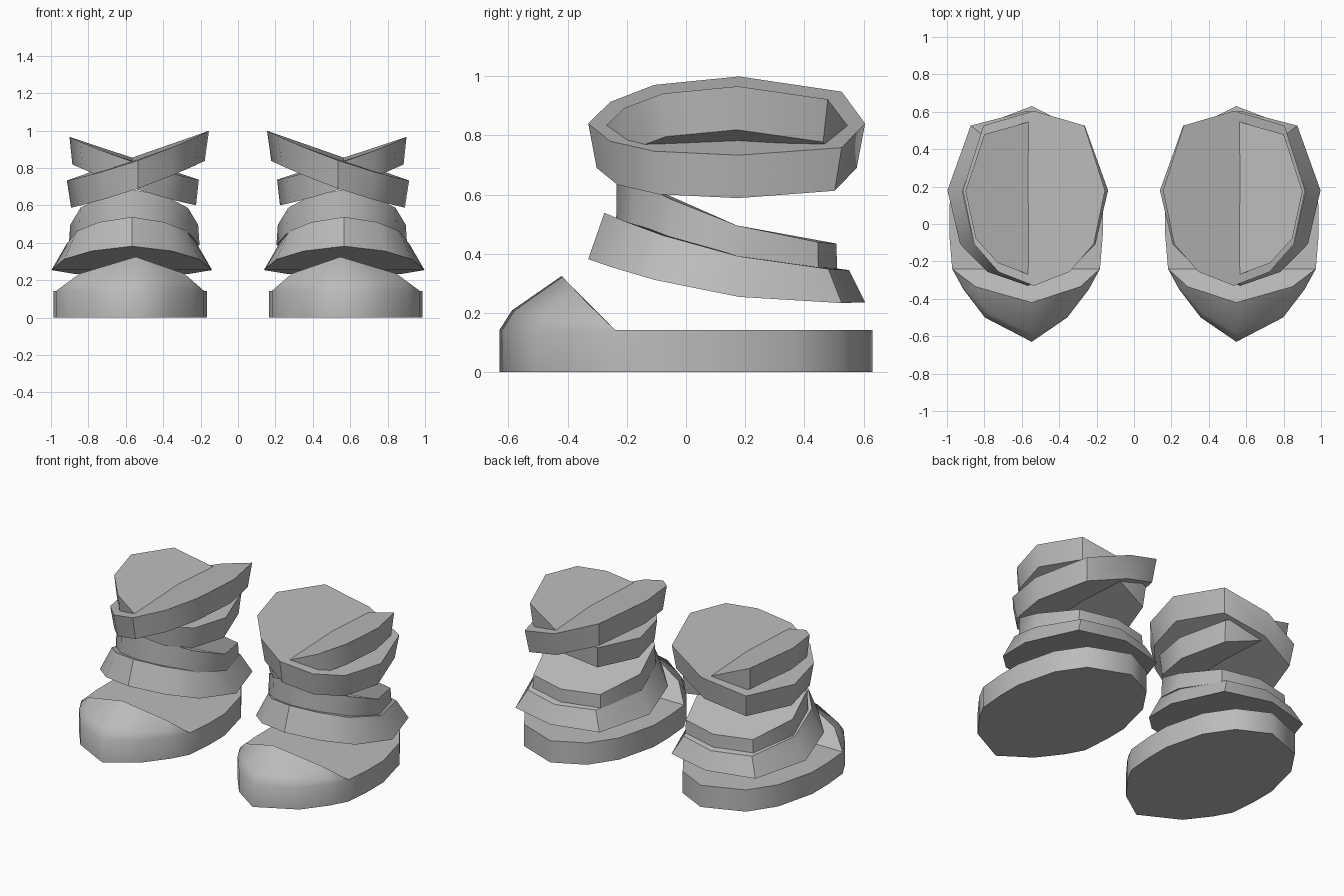
import bpy, bmesh
from math import radians, pi
from mathutils import Vector

cube = bpy.data.objects.get("Cube")
if cube:
    bpy.data.objects.remove(cube)

grey = bpy.data.materials.new("plain grey")
grey.use_nodes = True
grey.diffuse_color = (0.5, 0.5, 0.5, 1)
grey.node_tree.nodes["Principled BSDF"].inputs["Base Color"].default_value = (0.5, 0.5, 0.5, 1)


def finish(name, bm, limit, flat=()):
    """Shade smooth with sharp creases and add the object to the scene."""
    bmesh.ops.recalc_face_normals(bm, faces=bm.faces)
    for f in bm.faces:
        f.smooth = f not in flat
    for e in bm.edges:
        e.smooth = e.calc_face_angle(pi) < radians(limit)
    mesh = bpy.data.meshes.new(name)
    bm.to_mesh(mesh)
    bm.free()
    mesh.materials.append(grey)
    bpy.context.collection.objects.link(bpy.data.objects.new(name, mesh))


def bridge(bm, a, b):
    """Quads between two closed rings."""
    for i in range(len(a)):
        j = (i + 1) % len(a)
        bm.faces.new((a[i], a[j], b[j], b[i]))


# Half outline shared by the wraps, front to back
HALF = [(0, -.335), (.19, -.26), (.32, -.11), (.38, .18), (.27, .53), (0, .61)]
OUTLINE = HALF + [(-x, y) for x, y in HALF[-2:0:-1]]
MID_Y = .137


def wrap(name, side, cx, low_size, top_size, low_z, top_z):
    """Solid tilted disc; heights are functions of the local x and y."""
    bm = bmesh.new()
    rings = []
    for (sx, sy), height in ((low_size, low_z), (top_size, top_z)):
        ring = []
        for x, y in OUTLINE:
            x, y = x * sx, MID_Y + (y - MID_Y) * sy
            ring.append(bm.verts.new((side * (cx + x), y, height(x, y))))
        rings.append(ring)
    bridge(bm, *rings)
    caps = [bm.faces.new(r) for r in rings]
    finish(name, bm, 40, caps)


def sole(name, side):
    """Flat sole with a domed toe cap rising from its front half."""
    cx = .577
    front = [(-.395, -.24), (-.335, -.35), (-.22, -.5), (-.03, -.63),
             (.22, -.5), (.335, -.35), (.395, -.24)]
    back = [(.41, -.06), (.41, .1), (.345, .36), (.23, .53), (-.03, .63),
            (-.23, .53), (-.345, .36), (-.41, .1), (-.41, -.06)]
    bm = bmesh.new()

    def vert(x, y, z):
        return bm.verts.new((side * (cx + x), y, z))

    low = [vert(x, y, 0) for x, y in front + back]
    top = [vert(x, y, .143) for x, y in front + back]
    bridge(bm, low, top)
    n = len(front)
    flat = [bm.faces.new(low), bm.faces.new(top[n - 1:] + top[:1])]

    # Toe ridge and the bulging row between it and the sole edge
    left, peak, right = (-.29, -.335, .235), (-.03, -.42, .325), (.27, -.335, .235)
    crest = [Vector(left), Vector(left).lerp(Vector(peak), .5), Vector(peak),
             Vector(peak).lerp(Vector(right), .5), Vector(right)]
    ridge = [vert(*p) for p in crest]
    bulge = []
    for (x, y), p in zip(front[1:-1], crest):
        bulge.append(vert(x + (p.x - x) * .2, y + (p.y - y) * .2,
                          .143 + (p.z - .143) * .36))
    rows = [top[:n], [top[0]] + bulge + [top[n - 1]], [top[0]] + ridge + [top[n - 1]]]
    for a, b in zip(rows, rows[1:]):
        for i in range(n - 1):
            corners = list(dict.fromkeys((a[i], a[i + 1], b[i + 1], b[i])))
            bm.faces.new(corners)
    flat.append(bm.faces.new(rows[2]))
    finish(name, bm, 65, flat)


# Both boots, mirrored across x = 0
for label, s in (("left", 1), ("right", -1)):
    sole(label + "_sole", s)
    wrap(label + "_ankle_flare", s, .568, (1.13, .99), (.92, .875),
         lambda x, y: .286 - .217 * y + .222 * y * y,
         lambda x, y: .437 - .30 * y + .241 * y * y)
    wrap(label + "_ankle_wrap", s, .555, (.92, .79), (.9, .785),
         lambda x, y: .432 - .30 * y + .241 * y * y,
         lambda x, y: .56 - .44 * y + .379 * y * y)
    wrap(label + "_inner_cuff", s, .555, (.87, .83), (.91, .87),
         lambda x, y: .69 + .33 * x + .18 * x * x,
         lambda x, y: .83 + .33 * x + .18 * x * x)
    wrap(label + "_outer_cuff", s, .535, (.94, .93), (1, .99),
         lambda x, y: .69 - .35 * x + .18 * x * x,
         lambda x, y: .84 - .35 * x + .18 * x * x)
